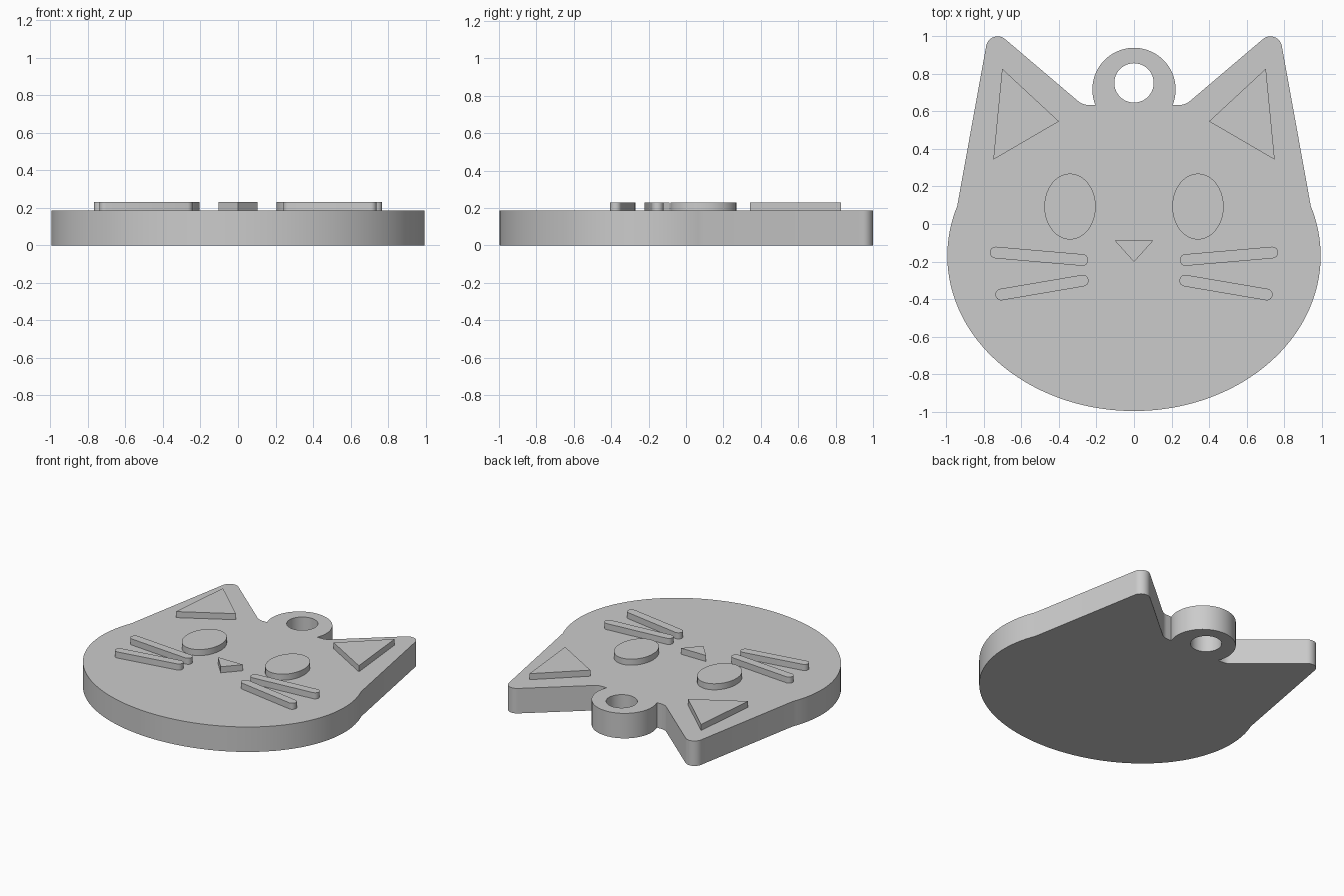
import bpy, bmesh, math

if "Cube" in bpy.data.objects:
    bpy.data.objects.remove(bpy.data.objects["Cube"])

grey = bpy.data.materials.new("light_grey")
grey.diffuse_color = (0.6, 0.6, 0.6, 1)
grey.use_nodes = True
grey.node_tree.nodes["Principled BSDF"].inputs["Base Color"].default_value = grey.diffuse_color

BASE_TOP, RELIEF_TOP = 0.185, 0.23


def arc(cx, cy, rx, ry, a0, a1, n):
    """Points on an elliptical arc, angles in degrees."""
    return [(cx + rx * math.cos(math.radians(a0 + (a1 - a0) * i / n)),
             cy + ry * math.sin(math.radians(a0 + (a1 - a0) * i / n))) for i in range(n + 1)]


def mirror(pts):
    return [(-x, y) for x, y in reversed(pts)]


def plate(name, loops, z0, z1):
    """Extrude a flat outline (first loop) with optional hole loops."""
    bm = bmesh.new()
    edges = []
    for loop in loops:
        vs = [bm.verts.new((x, y, z0)) for x, y in loop]
        edges += [bm.edges.new((vs[i], vs[(i + 1) % len(vs)])) for i in range(len(vs))]
    bmesh.ops.triangle_fill(bm, edges=edges, use_beauty=True, use_dissolve=False)
    top = bmesh.ops.extrude_face_region(bm, geom=bm.faces[:], use_keep_orig=True)["geom"]
    bmesh.ops.translate(bm, verts=[v for v in top if isinstance(v, bmesh.types.BMVert)],
                        vec=(0, 0, z1 - z0))
    bmesh.ops.recalc_face_normals(bm, faces=bm.faces[:])
    me = bpy.data.meshes.new(name)
    bm.to_mesh(me)
    bm.free()
    me.materials.append(grey)
    ob = bpy.data.objects.new(name, me)
    bpy.context.collection.objects.link(ob)
    bpy.context.view_layer.objects.active = ob
    bpy.ops.object.select_all(action='DESELECT')
    ob.select_set(True)
    bpy.ops.object.shade_smooth_by_angle(angle=math.radians(20))
    return ob


def stadium(p, q, r):
    """Rounded bar between two points."""
    a = math.degrees(math.atan2(q[1] - p[1], q[0] - p[0]))
    return arc(*q, r, r, a - 90, a + 90, 10) + arc(*p, r, r, a + 90, a + 270, 10)


# Head outline, right half: chin to cheek, ear tip, ear root, hanging ring
half = arc(0, -0.17, 0.995, 0.827, -90, 18.7, 48)
half += arc(0.727, 0.938, 0.062, 0.062, 10, 130, 12)
half += arc(0.245, 0.715, 0.08, 0.08, -50, -90, 6)
half += arc(0, 0.717, 0.222, 0.222, -22, 90, 28)
outline = half + mirror(half)[1:-1]
hole = arc(0, 0.752, 0.105, 0.105, 0, 360, 40)[:-1]
plate("head_plate", [outline, hole], 0, BASE_TOP)

# Raised face details, built for the right side and mirrored
details = {
    "inner_ear": [(0.703, 0.828), (0.40, 0.547), (0.75, 0.343)],
    "eye": arc(0.341, 0.093, 0.137, 0.176, 0, 360, 40)[:-1],
    "upper_whisker": stadium((0.275, -0.192), (0.738, -0.152), 0.031),
    "lower_whisker": stadium((0.273, -0.302), (0.708, -0.376), 0.031),
}
for name, pts in details.items():
    plate(name + "_right", [pts], BASE_TOP, RELIEF_TOP)
    plate(name + "_left", [mirror(pts)], BASE_TOP, RELIEF_TOP)

# Nose
plate("nose", [[(-0.103, -0.088), (0, -0.202), (0.103, -0.088)]], BASE_TOP, RELIEF_TOP)
